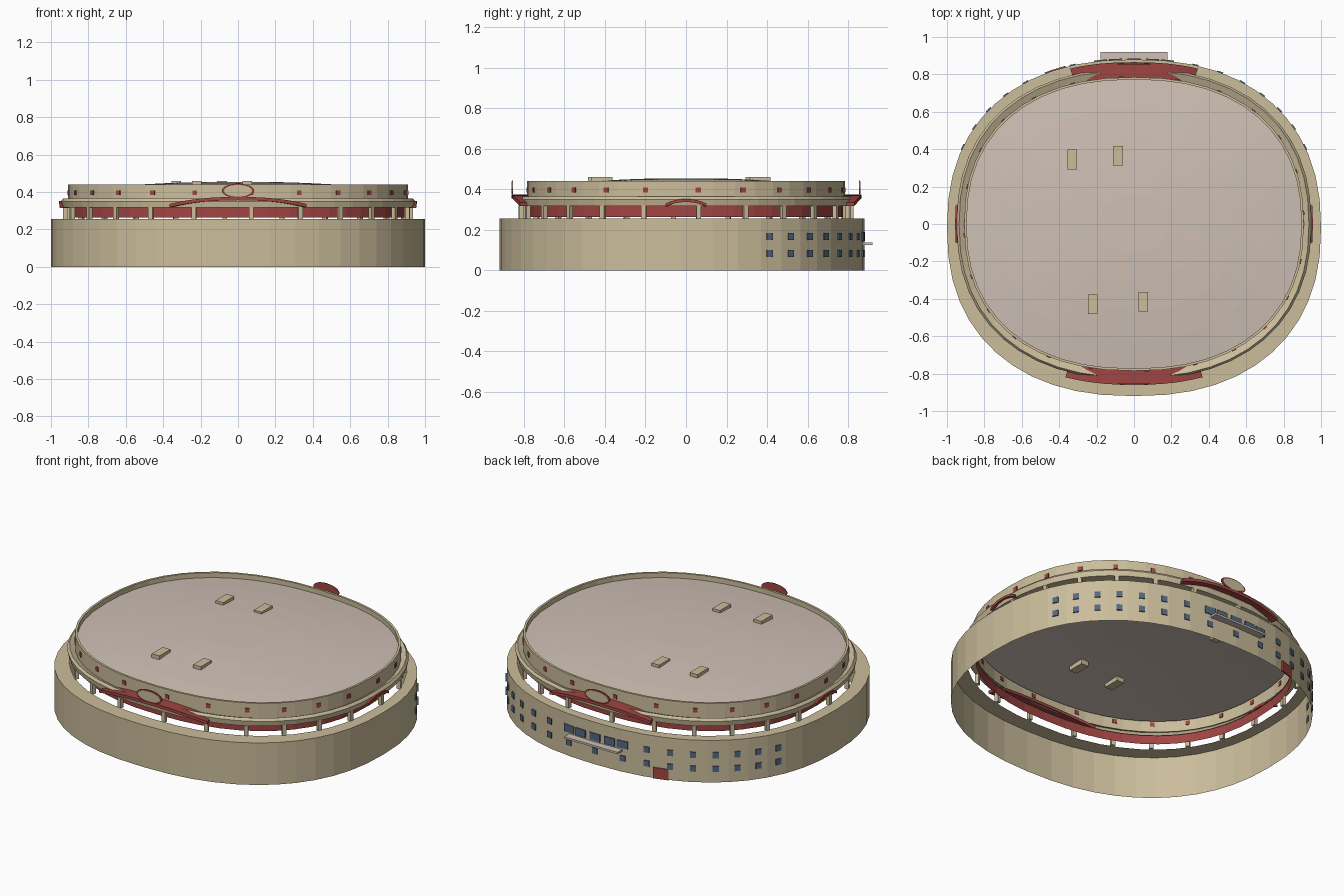
import bpy, bmesh, math
from mathutils import Matrix, Vector

cube = bpy.data.objects.get("Cube")
if cube:
    bpy.data.objects.remove(cube, do_unlink=True)


def material(name, rgb):
    m = bpy.data.materials.new(name)
    m.use_nodes = True
    m.diffuse_color = (*rgb, 1)
    m.node_tree.nodes["Principled BSDF"].inputs["Base Color"].default_value = (*rgb, 1)
    return m


STONE = material("sandstone", (0.60, 0.51, 0.33))
ROOF = material("roof_grey", (0.62, 0.53, 0.46))
RED = material("brick_red", (0.35, 0.06, 0.055))
BLUE = material("window_blue", (0.09, 0.14, 0.22))
SEGMENTS = 48


def oval(a, b, deg, cy=0.0):
    """Point on the rounded oval plan of the building."""
    c, s = math.cos(math.radians(deg)), math.sin(math.radians(deg))
    k = 0.87
    return Vector((math.copysign(a * abs(c) ** k, c),
                   math.copysign(b * abs(s) ** k, s) + cy, 0))


def finish(name, bm, mat):
    bmesh.ops.recalc_face_normals(bm, faces=bm.faces)
    me = bpy.data.meshes.new(name)
    bm.to_mesh(me)
    bm.free()
    me.materials.append(mat)
    ob = bpy.data.objects.new(name, me)
    bpy.context.collection.objects.link(ob)
    return ob


def loft(name, rings, mat, cap=False, loop=False):
    """Skin a stack of oval rings given as (a, b, centre y, z)."""
    bm = bmesh.new()
    rows = []
    for a, b, cy, z in rings:
        rows.append([bm.verts.new(oval(a, b, 360 * i / SEGMENTS, cy) + Vector((0, 0, z)))
                     for i in range(SEGMENTS)])
    pairs = list(zip(rows, rows[1:]))
    if loop:
        pairs.append((rows[-1], rows[0]))
    for r, s in pairs:
        for i in range(SEGMENTS):
            j = (i + 1) % SEGMENTS
            bm.faces.new((r[i], r[j], s[j], s[i]))
    if cap:
        bm.faces.new(rows[-1])
    return finish(name, bm, mat)


def add_box(bm, centre, size, yaw=0.0):
    mat = (Matrix.Translation(centre) @ Matrix.Rotation(yaw, 4, 'Z')
           @ Matrix.Diagonal((*size, 1)))
    bmesh.ops.create_cube(bm, size=1, matrix=mat)


def box(name, centre, size, mat):
    bm = bmesh.new()
    add_box(bm, centre, size)
    return finish(name, bm, mat)


def wall_boxes(name, angles, plan, size, heights, mat):
    """Boxes set along an oval wall and turned to face outward."""
    bm = bmesh.new()
    for t in angles:
        p = oval(*plan[:2], t, plan[2])
        d = oval(*plan[:2], t + 1, plan[2]) - oval(*plan[:2], t - 1, plan[2])
        for z in heights:
            add_box(bm, p + Vector((0, 0, z)), size, math.atan2(d.y, d.x))
    return finish(name, bm, mat)


def arch(name, mid, half, z0, rise, thick, out):
    """Bowed canopy that follows the ring and humps in the middle."""
    bm = bmesh.new()
    n = 12
    rows = []
    for i in range(n + 1):
        u = 2 * i / n - 1
        t = mid + u * half
        z = z0 + rise * (1 - u * u)
        inner = oval(0.90, 0.775, t)
        outer = oval(0.945 + out, 0.83 + out, t)
        rows.append([bm.verts.new((p.x, p.y, h)) for p, h in
                     ((inner, z), (outer, z), (outer, z + thick), (inner, z + thick))])
    for r, s in zip(rows, rows[1:]):
        for i in range(4):
            j = (i + 1) % 4
            bm.faces.new((r[i], r[j], s[j], s[i]))
    bm.faces.new(rows[0])
    bm.faces.new(rows[-1])
    return finish(name, bm, RED)


def oval_plate(name, y, rx, rz, mat):
    bm = bmesh.new()
    m = (Matrix.Translation((0, y, 0.407)) @ Matrix.Diagonal((rx, 1, rz, 1))
         @ Matrix.Rotation(math.pi / 2, 4, 'X'))
    bmesh.ops.create_cone(bm, cap_ends=True, segments=24, radius1=1, radius2=1,
                          depth=0.004, matrix=m)
    return finish(name, bm, mat)


# Lower drum: open-bottomed wall with a flat terrace on top
loft("drum_wall", [(1, 0.90, -0.02, 0), (1, 0.90, -0.02, 0.257),
                   (0.93, 0.825, 0, 0.257)], STONE)

# Recessed red gallery band and the posts before it
loft("gallery_band", [(0.89, 0.775, 0, 0.264), (0.89, 0.775, 0, 0.32)], RED)
bays = [3 + 15 * i for i in range(24)]
wall_boxes("gallery_posts", bays, (0.925, 0.815, 0), (0.024, 0.022, 0.062), [0.287], STONE)

# Overhanging ring, upper wall and parapet
loft("upper_shell", [(0.885, 0.77, 0, 0.318), (0.94, 0.825, 0, 0.318),
                     (0.948, 0.83, 0, 0.35), (0.935, 0.82, 0, 0.365),
                     (0.908, 0.785, 0, 0.35), (0.908, 0.785, 0, 0.44),
                     (0.895, 0.772, 0, 0.44), (0.895, 0.772, 0, 0.41)], STONE)
wall_boxes("upper_windows", bays, (0.907, 0.784, 0), (0.025, 0.009, 0.025), [0.396], RED)

# Shallow domed roof with four vents
loft("roof", [(0.895 * r, 0.772 * r, 0, 0.41 + 0.046 * (1 - r * r))
              for r in (1, 0.8, 0.6, 0.4, 0.2)], ROOF, cap=True)
for i, (x, y) in enumerate([(-0.33, 0.345), (-0.085, 0.365), (-0.22, -0.43), (0.05, -0.415)]):
    box(f"roof_vent_{i + 1}", (x, y, 0.438), (0.052, 0.105, 0.044), STONE)

# Red arched canopies on all four sides
arch("front_arch", -90, 19, 0.318, 0.038, 0.018, 0.03)
arch("back_arch", 90, 17.3, 0.318, 0.038, 0.018, 0.035)
arch("left_arch", 0, 5, 0.315, 0.022, 0.015, 0.011)
arch("right_arch", 180, 5, 0.315, 0.022, 0.015, 0.011)

# Oval sign plates, blank, over the front and back arches
for name, s in (("front", -1), ("back", 1)):
    oval_plate(f"{name}_sign_rim", s * 0.855, 0.087, 0.038, RED)
    oval_plate(f"{name}_sign_face", s * 0.858, 0.075, 0.031, STONE)

# Back windows in two rows, the upper one broken by a wide window
drum = (1, 0.90, -0.02)
angles = [25.5 + 129 * i / 16 for i in range(17)]
pane = (0.034, 0.009, 0.035)
wall_boxes("lower_windows", angles, drum, pane, [0.083], BLUE)
wall_boxes("middle_windows", [t for t in angles if abs(t - 90) > 9], drum, pane, [0.167], BLUE)
wall_boxes("wide_window", [82 + 4 * i for i in range(5)], drum, (0.07, 0.009, 0.045),
           [0.168], BLUE)

# Back entrance canopy and side door
box("entrance_canopy", (0, 0.885, 0.131), (0.36, 0.07, 0.012), ROOF)
wall_boxes("back_door", [111], drum, (0.09, 0.009, 0.066), [0.033], RED)
